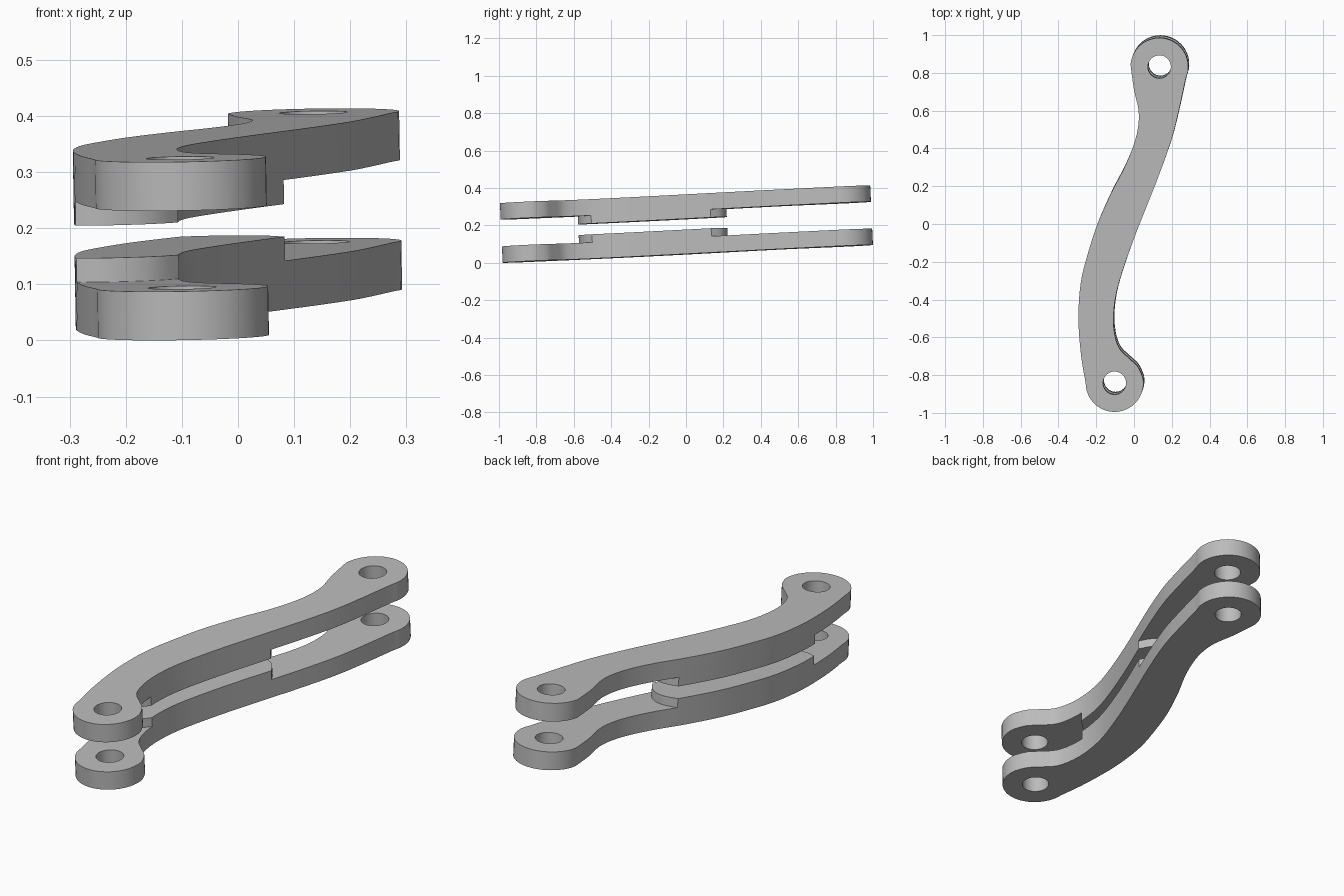
import bpy, bmesh, math
from mathutils import Vector, Matrix

if "Cube" in bpy.data.objects:
    bpy.data.objects.remove(bpy.data.objects["Cube"], do_unlink=True)

ARM, BLOCK, TOTAL = 0.087, 0.13, 0.318   # arm thickness, thick middle, full stack
FAR, NEAR = (0.135, 0.833), (-0.103, -0.843)   # pivot centres
HEAD, HOLE = 0.153, 0.061

metal = bpy.data.materials.new("plain grey metal")
metal.use_nodes = True
grey = (0.5, 0.5, 0.5, 1)
metal.diffuse_color = grey
metal.node_tree.nodes["Principled BSDF"].inputs["Base Color"].default_value = grey


def arc(centre, radius, start, end, count):
    return [(centre[0] + radius * math.cos(math.radians(start + (end - start) * i / count)),
             centre[1] + radius * math.sin(math.radians(start + (end - start) * i / count)))
            for i in range(count + 1)]


def smooth(points, steps=4):
    """Smooth curve through the inner points; the two end points only steer."""
    p = [Vector(q) for q in points]
    out = []
    for a, b, c, d in zip(p, p[1:], p[2:], p[3:]):
        for k in range(steps):
            t = k / steps
            out.append(0.5 * (2 * b + (c - a) * t + (2 * a - 5 * b + 4 * c - d) * t ** 2
                              + (3 * b - a - 3 * c + d) * t ** 3))
    return [tuple(v) for v in out + [p[-2]]]


def slab(name, loops, low, high):
    """Filled flat outline with holes, from height low to high."""
    curve = bpy.data.curves.new(name, 'CURVE')
    curve.dimensions, curve.fill_mode = '2D', 'BOTH'
    curve.extrude = (high - low) / 2
    for loop in loops:
        spline = curve.splines.new('POLY')
        spline.points.add(len(loop) - 1)
        for point, (x, y) in zip(spline.points, loop):
            point.co = (x, y, 0, 1)
        spline.use_cyclic_u = True
    temp = bpy.data.objects.new(name, curve)
    bpy.context.collection.objects.link(temp)
    mesh = baked(temp)
    bpy.data.objects.remove(temp)
    bm = bmesh.new()
    bm.from_mesh(mesh)
    bmesh.ops.remove_doubles(bm, verts=bm.verts, dist=0.0001)
    bmesh.ops.translate(bm, verts=bm.verts, vec=(0, 0, (low + high) / 2))
    bmesh.ops.recalc_face_normals(bm, faces=bm.faces)
    bm.to_mesh(mesh)
    bm.free()
    obj = bpy.data.objects.new(name, mesh)
    bpy.context.collection.objects.link(obj)
    return obj


def baked(obj):
    graph = bpy.context.evaluated_depsgraph_get()
    graph.update()
    return bpy.data.meshes.new_from_object(obj.evaluated_get(graph))


# Outline: far head, left edge, near head, right edge
far_head = arc(FAR, HEAD, -10, 175, 24)
near_head = arc(NEAR, HEAD, 180, 370, 24)
left = [(0.0, 0.715), (0.025, 0.6), (0.02, 0.5), (-0.008, 0.4), (-0.055, 0.29),
        (-0.12, 0.165), (-0.193, 0.0), (-0.245, -0.16), (-0.278, -0.29),
        (-0.292, -0.42), (-0.293, -0.545), (-0.278, -0.714)]
right = [(0.02, -0.757), (-0.024, -0.714), (-0.077, -0.66), (-0.103, -0.58),
         (-0.108, -0.476), (-0.088, -0.344), (-0.035, -0.175), (0.02, -0.026),
         (0.066, 0.09), (0.135, 0.265), (0.2, 0.45), (0.24, 0.61), (0.272, 0.757)]
left_edge = smooth(far_head[-2:] + left + near_head[:2])[1:-1]
right_edge = smooth(near_head[-2:] + right + far_head[:2])[1:-1]
outline = far_head + left_edge + near_head + right_edge
holes = [arc(c, HOLE, 0, 348.75, 31) for c in (FAR, NEAR)]

# Cutters that thin both ends down to the arm thickness, with rounded steps
far_step = smooth([(0.16, -0.1), (0.13, 0.03), (0.078, 0.13), (0.04, 0.185),
                   (-0.02, 0.212), (-0.095, 0.2), (-0.2, 0.16), (-0.3, 0.1)])
near_step = smooth([(-0.45, -0.45), (-0.37, -0.53), (-0.29, -0.572), (-0.235, -0.583),
                    (-0.16, -0.56), (-0.107, -0.51), (-0.06, -0.44), (0.0, -0.3)])
cutters = [slab("far_cutter", [far_step + [(-0.6, 0.16), (-0.6, 1.3), (0.6, 1.3), (0.6, 0.03)]], ARM, 0.3),
           slab("near_cutter", [near_step + [(0.6, -0.44), (0.6, -1.3), (-0.6, -1.3), (-0.6, -0.53)]], ARM, 0.3)]

lower = slab("lower_link", [outline] + holes, 0, BLOCK)
for cutter in cutters:
    mod = lower.modifiers.new("thin end", 'BOOLEAN')
    mod.operation, mod.solver, mod.object = 'DIFFERENCE', 'EXACT', cutter
mesh = baked(lower)
lower.modifiers.clear()
lower.data = mesh
for cutter in cutters:
    bpy.data.objects.remove(cutter, do_unlink=True)

# Upper link is the lower one mirrored in height
upper = bpy.data.objects.new("upper_link", mesh.copy())
bpy.context.collection.objects.link(upper)
upper.data.transform(Matrix.Translation((0, 0, TOTAL)) @ Matrix.Diagonal((1, 1, -1, 1)))
upper.data.flip_normals()

# Shared tilt, material and shading
tilt = Vector((0, 0, 1)).rotation_difference(Vector((-0.017, -0.046, 1))).to_matrix().to_4x4()
for obj in (lower, upper):
    obj.data.transform(Matrix.Translation((0.005, 0.0146, 0.048)) @ tilt)
    obj.data.materials.clear()
    obj.data.materials.append(metal)
    bpy.ops.object.select_all(action='DESELECT')
    obj.select_set(True)
    bpy.context.view_layer.objects.active = obj
    bpy.ops.object.shade_smooth_by_angle(angle=math.radians(30))
